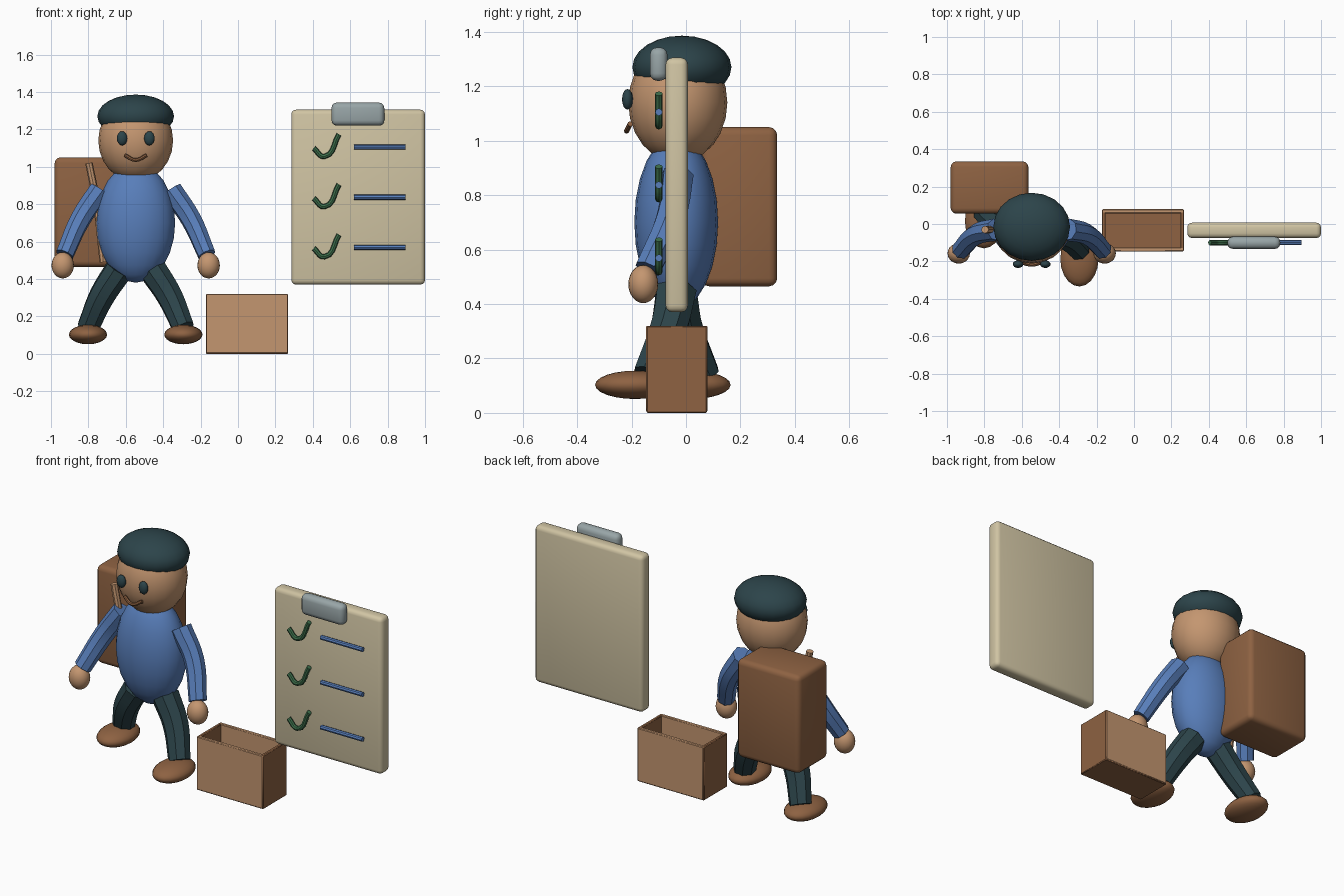
import bpy, math
from mathutils import Vector

if "Cube" in bpy.data.objects:
    bpy.data.objects.remove(bpy.data.objects["Cube"])


def material(name, rgb):
    """Flat colour given in display values, stored linear."""
    lin = [((c / 255 + 0.055) / 1.055) ** 2.4 for c in rgb] + [1]
    m = bpy.data.materials.new(name)
    m.use_nodes = True
    m.diffuse_color = lin
    m.node_tree.nodes["Principled BSDF"].inputs["Base Color"].default_value = lin
    return m


skin = material("tan_skin", (196, 150, 112))
blue = material("shirt_blue", (88, 126, 186))
dark = material("dark_teal", (44, 68, 74))
brown = material("leather_brown", (142, 98, 66))
beige = material("board_beige", (208, 196, 163))
grey = material("clip_grey", (152, 165, 167))
green = material("tick_green", (62, 112, 76))

CX = -0.547  # centre line of the figure


def finish(name, mat, smooth=True):
    ob = bpy.context.object
    ob.name = name
    ob.data.materials.append(mat)
    bpy.ops.object.transform_apply(location=False, rotation=False, scale=True)
    if smooth:
        bpy.ops.object.shade_smooth_by_angle(angle=math.radians(40))
    return ob


def ellipsoid(name, loc, radii, mat, segs=20, rings=12):
    bpy.ops.mesh.primitive_uv_sphere_add(segments=segs, ring_count=rings, location=loc)
    bpy.context.object.scale = radii
    return finish(name, mat)


def box(name, lo, hi, mat, bevel=0.0, segs=3):
    lo, hi = Vector(lo), Vector(hi)
    bpy.ops.mesh.primitive_cube_add(size=1, location=(lo + hi) / 2)
    bpy.context.object.scale = hi - lo
    ob = finish(name, mat, False)
    if bevel:
        mod = ob.modifiers.new("soft_edges", "BEVEL")
        mod.width, mod.segments = bevel, segs
        bpy.ops.object.modifier_apply(modifier=mod.name)
        bpy.ops.object.shade_smooth_by_angle(angle=math.radians(40))
    return ob


def tube(name, points, radii, mat, res=5):
    """Round tube with capped ends through a few points."""
    cu = bpy.data.curves.new(name, "CURVE")
    cu.dimensions = "3D"
    cu.bevel_depth, cu.bevel_resolution = 1, 2
    cu.use_fill_caps = True
    cu.resolution_u = res
    sp = cu.splines.new("BEZIER")
    sp.bezier_points.add(len(points) - 1)
    for bp, p, r in zip(sp.bezier_points, points, radii):
        bp.co, bp.radius = p, r
        bp.handle_left_type = bp.handle_right_type = "AUTO"
    ob = bpy.data.objects.new(name, cu)
    bpy.context.collection.objects.link(ob)
    bpy.ops.object.select_all(action="DESELECT")
    ob.select_set(True)
    bpy.context.view_layer.objects.active = ob
    bpy.ops.object.convert(target="MESH")
    return finish(name, mat)


# Head, cap and torso
ellipsoid("head", (CX, -0.03, 1.14), (0.2, 0.182, 0.22), skin)
ellipsoid("cap", (CX, -0.015, 1.27), (0.205, 0.182, 0.116), dark)
ellipsoid("torso", (CX, -0.036, 0.70), (0.211, 0.154, 0.32), blue)

# Face
tube("smile", [(CX + x, y, z) for x, y, z in
               ((-0.058, -0.205, 1.062), (0, -0.218, 1.036), (0.058, -0.205, 1.062))],
     [0.01] * 3, brown)

# Limbs, one side at a time; the left leg steps forward
for side, s, step in (("left", 1, -0.1), ("right", -1, 0.1)):
    ellipsoid(side + "_eye", (CX + s * 0.073, -0.215, 1.152), (0.028, 0.02, 0.038), dark, 16, 8)
    tube(side + "_arm", [(CX + s * 0.19, -0.03, 0.875), (CX + s * 0.295, -0.055, 0.72),
                         (CX + s * 0.38, -0.14, 0.53)], [0.06, 0.056, 0.05], blue)
    ellipsoid(side + "_hand", (CX + s * 0.39, -0.157, 0.473), (0.06, 0.055, 0.07), skin)
    tube(side + "_leg", [(CX + s * 0.09, -0.035, 0.45), (CX + s * 0.18, -0.035 + step * 0.3, 0.31),
                         (CX + s * 0.255, -0.035 + step, 0.14)], [0.078, 0.072, 0.062], dark)
    ellipsoid(side + "_shoe", (CX + s * 0.255, -0.085 + step * 1.02, 0.103),
              (0.102, 0.147, 0.052), brown)

# Backpack and its strap
box("backpack", (-0.98, 0.055, 0.465), (-0.565, 0.335, 1.05), brown, 0.03)
tube("backpack_strap", [(-0.797, -0.03, 1.02), (-0.76, -0.03, 0.83), (-0.72, -0.03, 0.49)],
     [0.02] * 3, skin)

# Open carton: light front and back, darker ends and base
X0, X1, Y0, Y1, H, T = -0.172, 0.268, -0.145, 0.077, 0.32, 0.02
box("carton_base", (X0, Y0, 0), (X1, Y1, T), brown, 0.004, 1)
box("carton_front", (X0 + 0.003, Y0 - 0.002, 0.003), (X1 - 0.003, Y0 + T, H), skin, 0.004, 1)
box("carton_back", (X0 + 0.003, Y1 - T, 0.003), (X1 - 0.003, Y1 + 0.002, H), skin, 0.004, 1)
box("carton_right_end", (X0, Y0, 0), (X0 + T, Y1, H), brown, 0.004, 1)
box("carton_left_end", (X1 - T, Y0, 0), (X1, Y1, H), brown, 0.004, 1)

# Clipboard with three ticked rows
box("clipboard", (0.285, -0.075, 0.37), (1.0, 0.007, 1.305), beige, 0.025)
box("clip", (0.5, -0.133, 1.22), (0.782, -0.068, 1.343), grey, 0.028)
for row in range(3):
    z = 1.105 - row * 0.268
    tube("tick_%d" % (row + 1), [(0.405, -0.1, z - 0.005), (0.462, -0.1, z - 0.05),
                                 (0.54, -0.1, z + 0.068)], [0.014] * 3, green)
    tube("text_line_%d" % (row + 1), [(0.62, -0.1, z), (0.895, -0.1, z)], [0.0135] * 2, blue, 1)
